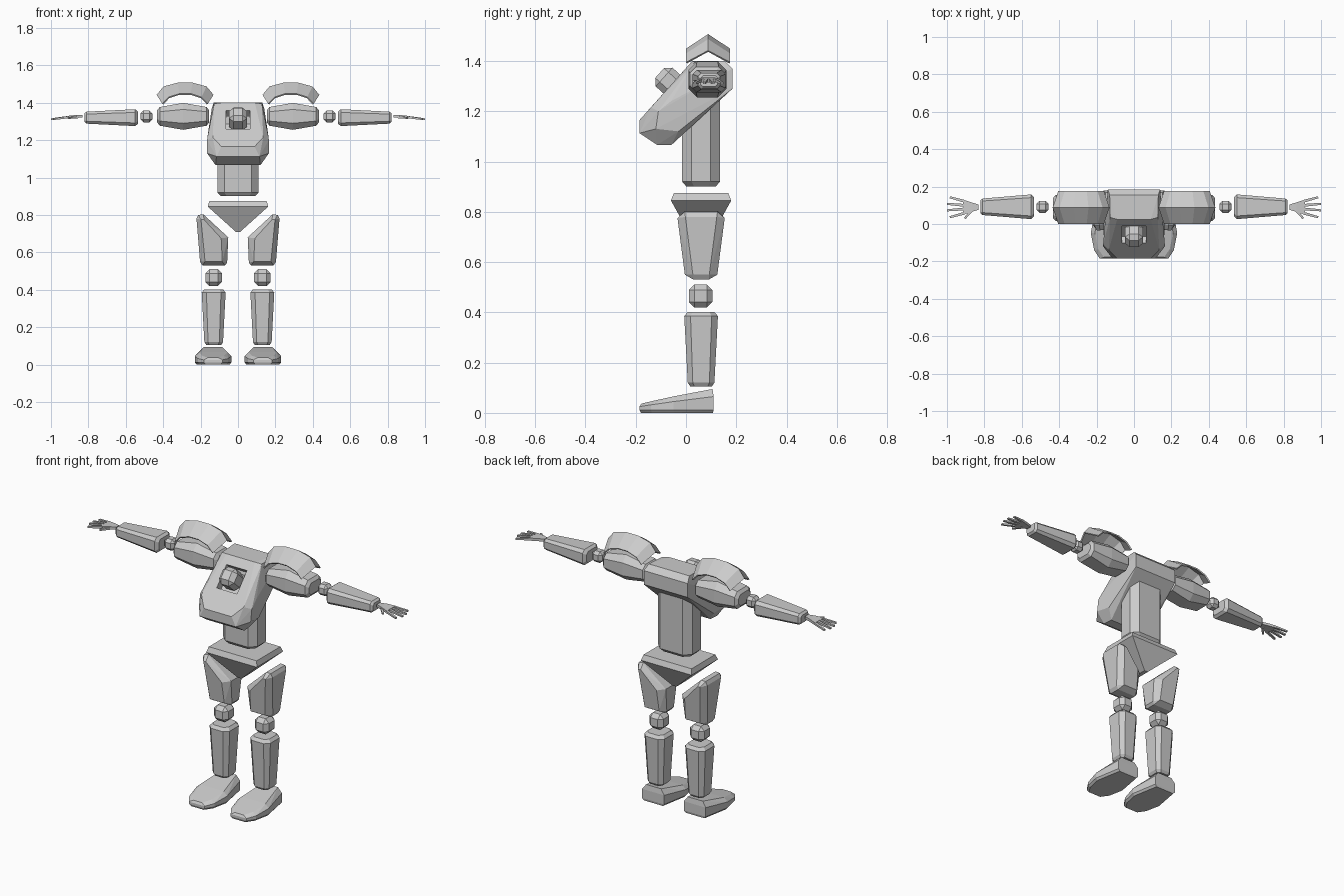
import bpy, bmesh, math
from mathutils import Matrix, Vector

if "Cube" in bpy.data.objects:
    bpy.data.objects.remove(bpy.data.objects["Cube"])


def finish(bm, name, mirror=False):
    me = bpy.data.meshes.new(name)
    bmesh.ops.recalc_face_normals(bm, faces=bm.faces)
    bm.to_mesh(me)
    bm.free()
    ob = bpy.data.objects.new(name, me)
    bpy.context.collection.objects.link(ob)
    if mirror:
        ob.modifiers.new("Mirror", 'MIRROR')
    return ob


def add_hull(bm, pts):
    vs = [bm.verts.new(p) for p in pts]
    bmesh.ops.convex_hull(bm, input=vs)
    loose = [v for v in bm.verts if not v.link_faces]
    bmesh.ops.delete(bm, geom=loose, context='VERTS')


def hull(name, pts, mirror=False):
    bm = bmesh.new()
    add_hull(bm, pts)
    bmesh.ops.dissolve_limit(bm, angle_limit=0.03, verts=bm.verts, edges=bm.edges)
    return finish(bm, name, mirror)


def octagon(a, b, c):
    """Rectangle of half sizes a, b with corners cut by c."""
    q = [(a, b - c), (a - c, b)]
    return [(sx * x, sy * y) for sx in (1, -1) for sy in (1, -1) for x, y in q]


def box(name, center, size, bevel, tilt=0, mirror=False):
    bm = bmesh.new()
    bmesh.ops.create_cube(bm, size=1)
    bmesh.ops.scale(bm, vec=size, verts=bm.verts)
    if bevel:
        bmesh.ops.bevel(bm, geom=bm.edges[:], offset=bevel, segments=1, affect='EDGES')
    bm.transform(Matrix.Translation(center) @ Matrix.Rotation(tilt, 4, 'X'))
    return finish(bm, name, mirror)


def limb_x(name, cy, cz, stations):
    pts = [(x, cy + u, cz + v) for x, hy, hz, c in stations for u, v in octagon(hy, hz, c)]
    return hull(name, pts, True)


def limb_z(name, cx, cy, stations, mirror=False):
    pts = [(cx + u, cy + v, z) for z, hx, hy, c in stations for u, v in octagon(hx, hy, c)]
    return hull(name, pts, mirror)


# Waist column
limb_z("waist", 0, 0.06, [(0.90, 0.09, 0.058, 0.03), (0.92, 0.11, 0.075, 0.037),
                          (1.33, 0.11, 0.075, 0.037)])

# Forward-leaning chest: (y, z, half width)
chest_pts = [(0.025, 1.40, 0.09), (0.035, 1.395, 0.127), (0.155, 1.40, 0.13),
             (0.185, 1.37, 0.14), (0.185, 1.29, 0.14), (-0.14, 1.215, 0.135),
             (-0.185, 1.165, 0.088), (-0.185, 1.113, 0.115), (-0.115, 1.066, 0.12),
             (-0.058, 1.066, 0.115), (-0.06, 1.24, 0.16), (-0.11, 1.20, 0.165),
             (-0.12, 1.13, 0.165), (-0.03, 1.12, 0.155)]
chest = hull("chest", [(s * w, y, z) for y, z, w in chest_pts for s in (1, -1)])

# Head sitting in a square socket in the slanted chest
tilt = math.radians(48)
n = Vector((0, -math.sin(tilt), math.cos(tilt)))
base = Vector((0, -0.056, 1.308))
cutter = box("socket_cutter", base, (0.13, 0.135, 0.09), 0, tilt)
cutter.hide_render = True
cutter.hide_set(True)
cut = chest.modifiers.new("Socket", 'BOOLEAN')
cut.operation = 'DIFFERENCE'
cut.object = cutter
box("head", base + n * 0.008, (0.096, 0.1, 0.116), 0.024, tilt)

# Arms
limb_x("upper_arm", 0.085, 1.327,
       [(0.155, 0.055, 0.033, 0.02), (0.168, 0.07, 0.05, 0.025), (0.293, 0.076, 0.072, 0.035),
        (0.418, 0.07, 0.05, 0.025), (0.432, 0.055, 0.033, 0.02)])
box("elbow", (0.49, 0.092, 1.327), (0.064, 0.064, 0.064), 0.016, 0, True)
limb_x("forearm", 0.092, 1.32,
       [(0.535, 0.05, 0.033, 0.015), (0.55, 0.066, 0.045, 0.017),
        (0.81, 0.044, 0.032, 0.013), (0.822, 0.034, 0.022, 0.01)])

# Hands: flat palm with four fingers and a thumb
bm = bmesh.new()
add_hull(bm, [(x, 0.09 + s * hy, z + t) for x, hy, z in
              ((0.832, 0.014, 1.328), (0.87, 0.026, 1.327), (0.915, 0.04, 1.322))
              for s in (1, -1) for t in (0.007, -0.007)])
fingers = [((0.908, 0.122), (0.985, 0.143), 1.312), ((0.91, 0.10), (1.0, 0.108), 1.312),
           ((0.91, 0.08), (1.0, 0.073), 1.312), ((0.905, 0.058), (0.985, 0.036), 1.312),
           ((0.86, 0.08), (0.905, 0.03), 1.318)]
for a, b, ztip in fingers:
    d = (Vector(b) - Vector(a)).normalized()
    side = Vector((-d.y, d.x))
    pts = []
    for p, z, r in ((a, 1.323, 0.0075), (b, ztip, 0.0055)):
        for s in (1, -1):
            q = Vector(p) + side * s * r
            pts += [(q.x, q.y, z + r * 0.8), (q.x, q.y, z - r * 0.8)]
    add_hull(bm, pts)
finish(bm, "hand", True)

# Shoulder pads: ridged arch swept over the upper arm
ridge = [(-0.152, 1.442), (-0.115, 1.487), (-0.04, 1.507), (0.04, 1.507), (0.115, 1.487), (0.152, 1.442)]
rim = [(-0.122, 1.395), (-0.088, 1.43), (-0.03, 1.449), (0.03, 1.449), (0.088, 1.43), (0.122, 1.395)]
bm = bmesh.new()
rows = [[bm.verts.new((0.283 + x, y, z)) for x, z in line]
        for line, y in ((rim, 0.0), (ridge, 0.088), (rim, 0.176))]
for r0, r1 in zip(rows, rows[1:]):
    for i in range(5):
        bm.faces.new((r0[i], r0[i + 1], r1[i + 1], r1[i]))
pad = finish(bm, "shoulder_pad", True)
shell = pad.modifiers.new("Thickness", 'SOLIDIFY')
shell.thickness = 0.008
shell.offset = -1

# Pelvis wedge
pelvis = [(0.875, 0.153, -0.048, 0.168), (0.845, 0.162, -0.06, 0.18), (0.71, 0.012, 0.015, 0.105)]
hull("pelvis", [(s * w, y, z) for z, w, y0, y1 in pelvis for s in (1, -1) for y in (y0, y1)])

# Thighs: full outline in the middle, smaller outline on the front and back
outer = [(0.185, 0.803), (0.212, 0.80), (0.222, 0.78), (0.203, 0.55), (0.19, 0.53),
         (0.07, 0.53), (0.058, 0.545), (0.052, 0.68)]
inner = [(0.182, 0.775), (0.198, 0.775), (0.176, 0.55), (0.084, 0.55), (0.09, 0.675)]


def depth(z):
    return 0.064 + (z - 0.545) * 0.13


pts = []
for line, inset in ((outer, 0.032), (inner, 0.0)):
    for x, z in line:
        h = depth(z) - inset
        pts += [(x, 0.06 - h, z), (x, 0.06 + h, z)]
hull("thigh", pts, True)

# Knees and shins
box("knee", (0.13, 0.058, 0.465), (0.09, 0.094, 0.09), 0.022, 0, True)
limb_z("shin", 0.13, 0.06,
       [(0.402, 0.05, 0.053, 0.02), (0.385, 0.064, 0.067, 0.025),
        (0.12, 0.05, 0.053, 0.02), (0.105, 0.04, 0.043, 0.016)], True)

# Feet: plan stations (y, half width, rim height, top height)
stations = [(0.11, 0.07, 0.065, 0.095), (-0.05, 0.098, 0.045, 0.066),
            (-0.14, 0.08, 0.032, 0.047), (-0.185, 0.05, 0.025, 0.037)]
pts = []
for y, w, zr, zt in stations:
    for s in (1, -1):
        pts += [(0.133 + s * (w - 0.01), y * 0.97, 0.0), (0.133 + s * w, y, 0.012),
                (0.133 + s * w, y, zr), (0.133 + s * (w - 0.022), y * 0.96, zt)]
hull("foot", pts, True)
